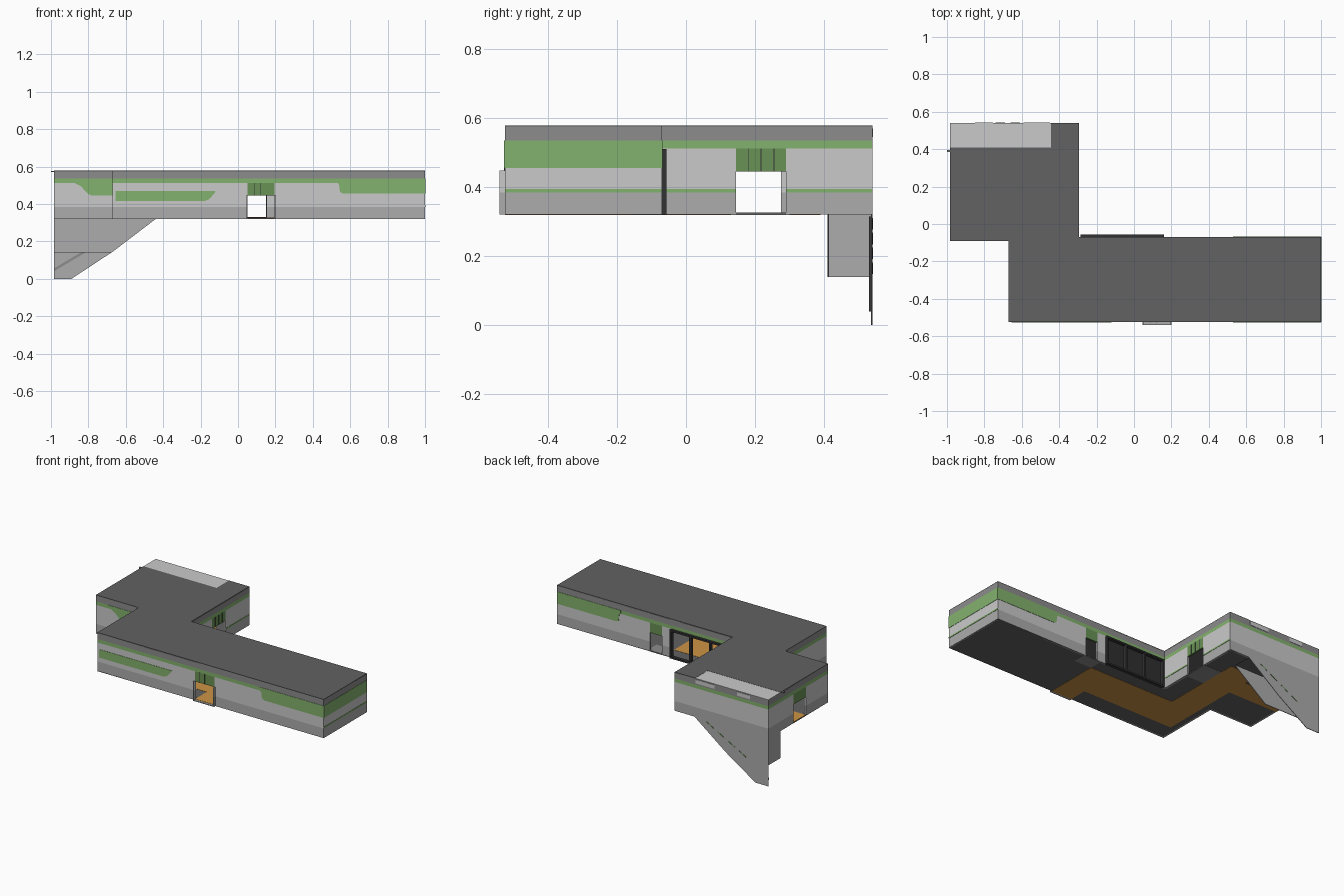
import bpy, bmesh, math
from mathutils import Vector

if "Cube" in bpy.data.objects:
    bpy.data.objects.remove(bpy.data.objects["Cube"])

def material(name, r, g, b):
    m = bpy.data.materials.new(name)
    lin = [((c / 255 + 0.055) / 1.055) ** 2.4 for c in (r, g, b)]
    m.diffuse_color = (*lin, 1)
    m.use_nodes = True
    m.node_tree.nodes["Principled BSDF"].inputs["Base Color"].default_value = m.diffuse_color
    return m

LIGHT = material("light grey", 202, 202, 202)
MID = material("mid grey", 172, 172, 172)
FASCIA = material("fascia grey", 140, 140, 140)
ROOF = material("dark grey", 98, 98, 98)
GREEN = material("green", 132, 178, 110)
DOOR = material("dark green", 105, 145, 85)
ORANGE = material("orange", 205, 148, 68)
FRAME = material("near black", 50, 50, 52)

def finish(name, bm, mats):
    me = bpy.data.meshes.new(name)
    bmesh.ops.recalc_face_normals(bm, faces=bm.faces)
    bm.to_mesh(me)
    bm.free()
    for m in mats:
        me.materials.append(m)
    ob = bpy.data.objects.new(name, me)
    bpy.context.collection.objects.link(ob)
    return ob

def prism(name, pts, offset, mat):
    """Extrude a 3D polygon along an offset vector."""
    bm = bmesh.new()
    f = bm.faces.new([bm.verts.new(p) for p in pts])
    ext = bmesh.ops.extrude_face_region(bm, geom=[f], use_keep_orig=True)
    vs = [v for v in ext["geom"] if isinstance(v, bmesh.types.BMVert)]
    bmesh.ops.translate(bm, verts=vs, vec=offset)
    return finish(name, bm, [mat])

def box(name, x0, x1, y0, y1, z0, z1, mat):
    return prism(name, [(x0, y0, z0), (x1, y0, z0), (x1, y1, z0), (x0, y1, z0)],
                 (0, 0, z1 - z0), mat)

Z = [0.32, 0.385, 0.445, 0.512, 0.535, 0.575]
BANDS = [1, 0, 0, 2, 3]

def along(p0, p1, c):
    """Distance along a wall of a world x or y coordinate."""
    axis = 0 if abs(p1[0] - p0[0]) > abs(p1[1] - p0[1]) else 1
    return abs(c - p0[axis])

def wall(name, p0, p1, doors=(), windows=()):
    """Banded wall panel with door and window openings."""
    a, b = Vector(p0), Vector(p1)
    length, d = (b - a).length, (b - a).normalized()
    spans = [(sorted(along(p0, p1, c) for c in o), k)
             for k, group in ((2, doors), (3, windows)) for o in group]
    cuts = sorted({0, length, *[c for o, _ in spans for c in o]})
    bm = bmesh.new()
    grid = [[bm.verts.new((*(a + d * s), z)) for z in Z] for s in cuts]
    for i in range(len(cuts) - 1):
        mid = (cuts[i] + cuts[i + 1]) / 2
        kind = next((k for o, k in spans if o[0] < mid < o[1]), 0)
        for j, band in enumerate(BANDS):
            if j < kind:
                continue
            f = bm.faces.new((grid[i][j], grid[i + 1][j], grid[i + 1][j + 1], grid[i][j + 1]))
            f.material_index = 4 if kind == 2 and j == 2 else band
    me = bpy.data.meshes.new(name)
    bm.to_mesh(me)
    bm.free()
    for m in (LIGHT, MID, GREEN, FASCIA, DOOR):
        me.materials.append(m)
    ob = bpy.data.objects.new(name, me)
    bpy.context.collection.objects.link(ob)
    mod = ob.modifiers.new("thickness", "SOLIDIFY")
    mod.thickness, mod.offset = 0.012, -1

def paint(name, p0, p1, pts, mat):
    """Thin plate on a wall; points are (world coordinate, height)."""
    a, b = Vector(p0), Vector(p1)
    d = (b - a).normalized()
    n = Vector((d.y, -d.x, 0))
    ring = [Vector((*(a + d * along(p0, p1, c)), z)) - n * 0.001 for c, z in pts]
    prism(name, ring, n * 0.003, mat)

def rect(c0, c1, z0, z1):
    return [(c0, z0), (c1, z0), (c1, z1), (c0, z1)]

# Footprint, counter-clockwise
P = [(-0.67, -0.525), (1, -0.525), (1, -0.07), (-0.295, -0.07),
     (-0.295, 0.54), (-0.985, 0.54), (-0.985, -0.09), (-0.67, -0.09)]
FRONT, END, BACK, INNER, REAR, LEFT, STEP, SIDE = [(P[i], P[(i + 1) % 8]) for i in range(8)]

wall("front_wall", *FRONT, doors=[(0.05, 0.195)])
wall("end_wall", *END)
wall("back_wall", *BACK, doors=[(0.225, 0.315)], windows=[(-0.28, 0.155)])
wall("inner_wall", *INNER, doors=[(0.145, 0.29)])
wall("rear_wall", *REAR)
wall("left_wall", *LEFT, doors=[(0.145, 0.275)])
wall("step_wall", *STEP)
wall("side_wall", *SIDE)

# Green painted areas
band_end = [(1, 0.455), (1, 0.535), (0.53, 0.535), (0.53, 0.514), (0.54, 0.505),
            (0.545, 0.465), (0.56, 0.455)]
paint("front_green_band", *FRONT, band_end, GREEN)
paint("back_green_band", *BACK, band_end, GREEN)
paint("end_green_band", *END, rect(-0.525, -0.07, 0.455, 0.535), GREEN)
paint("front_green_stripe", *FRONT,
      [(-0.655, 0.415), (-0.18, 0.415), (-0.155, 0.425), (-0.125, 0.458), (-0.12, 0.47),
       (-0.655, 0.47)], GREEN)
paint("step_green_band", *STEP,
      [(-0.67, 0.445), (-0.67, 0.535), (-0.89, 0.535), (-0.87, 0.51), (-0.84, 0.495),
       (-0.80, 0.452), (-0.78, 0.445)], GREEN)
paint("end_green_line", *END, rect(-0.525, -0.07, 0.385, 0.394), GREEN)
for c0, c1 in ((-0.07, 0.145), (0.29, 0.54)):
    paint("inner_green_line", *INNER, rect(c0, c1, 0.385, 0.394), GREEN)

# Door header seams
for c in (0.18, 0.2175, 0.255):
    paint("inner_header_seam", *INNER, rect(c - 0.001, c + 0.001, 0.445, 0.512), FRAME)
for c in (0.086, 0.122, 0.158):
    paint("front_header_seam", *FRONT, rect(c - 0.001, c + 0.001, 0.445, 0.512), FRAME)

# Roof with a light corner panel
def slab(name, cx, z0, z1):
    pts = P[:5] + [(cx, 0.54), (cx, 0.41), (-0.985, 0.41)] + P[6:]
    prism(name, [(x, y, z0) for x, y in pts], (0, 0, z1 - z0), ROOF)

slab("roof", -0.445, 0.57, 0.578)
box("roof_panel", -0.985, -0.445, 0.41, 0.54, 0.57, 0.577, LIGHT)
box("roof_bracket", -1, -0.985, 0.385, 0.395, 0.57, 0.577, FASCIA)
for c0, c1 in ((-0.59, -0.45), (-0.85, -0.755)):
    paint("rear_fascia_plate", *REAR, rect(c0, c1, 0.545, 0.57), LIGHT)

# Floor with stair opening and coloured walkways
slab("floor", -0.445, 0.32, 0.325)
for x0, x1, y0, y1 in ((-0.62, 0.2, -0.4, -0.16), (0.05, 0.2, -0.524, -0.4),
                       (-0.62, -0.43, -0.16, 0.39), (-0.984, -0.62, 0.145, 0.29)):
    box("walkway", x0, x1, y0, y1, 0.3185, 0.3265, ORANGE)
for x0, x1, y0, y1 in ((0.2, 0.33, -0.16, -0.071), (-0.43, -0.296, 0.13, 0.3)):
    box("door_mat", x0, x1, y0, y1, 0.3185, 0.3265, FASCIA)

# Open leaves and threshold at the front door
for x in (0.045, 0.195):
    box("door_leaf_lower", x, x + 0.006, -0.54, -0.525, 0.32, 0.385, MID)
    box("door_leaf_upper", x, x + 0.006, -0.54, -0.525, 0.385, 0.448, LIGHT)
box("door_threshold", 0.045, 0.201, -0.54, -0.525, 0.32, 0.325, MID)

# Dark window frame with mullions
for i in range(4):
    x = -0.28 + i * 0.145
    box("window_mullion", x - 0.006, x + 0.006, -0.08, -0.057, 0.32, 0.51, FRAME)
for z in (0.32, 0.499):
    box("window_rail", -0.286, 0.161, -0.08, -0.057, z, z + 0.011, FRAME)

# Stair enclosure hanging below the rear corner
outer = [(-0.985, 0), (-0.89, 0), (-0.67, 0.145), (-0.44, 0.32), (-0.985, 0.32)]
inner = [(-0.985, 0.14), (-0.676, 0.14), (-0.44, 0.32), (-0.985, 0.32)]
prism("stair_outer_wall", [(x, 0.536, z) for x, z in outer], (0, 0.004, 0), MID)
prism("stair_inner_wall", [(x, 0.41, z) for x, z in inner], (0, 0.004, 0), MID)
box("stair_end_wall", -0.985, -0.981, 0.41, 0.54, 0.14, 0.32, MID)
rail = [(-0.985, 0.04), (-0.52, 0.315), (-0.545, 0.315), (-0.985, 0.055)]
prism("stair_rail", [(x, 0.531, z) for x, z in rail], (0, 0.005, 0), FASCIA)
for i in range(4):
    x = -0.53 - i * 0.08
    z = 0.305 - i * 0.043
    prism("stair_green_dash", [(x, 0.539, z), (x - 0.05, 0.539, z - 0.028),
          (x - 0.05, 0.539, z - 0.022), (x, 0.539, z + 0.006)], (0, 0.003, 0), DOOR)
